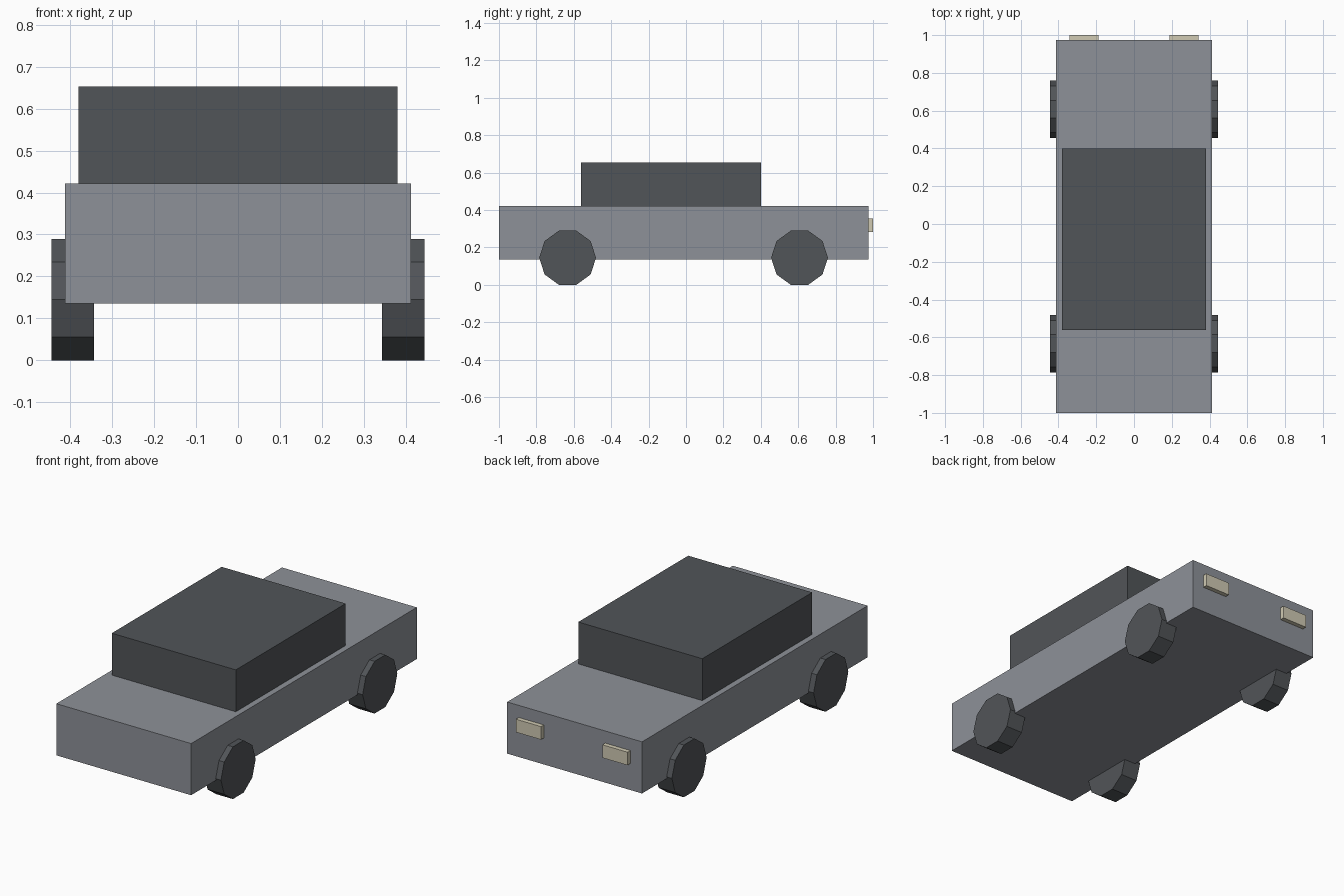
import bpy
import math

if "Cube" in bpy.data.objects:
    bpy.data.objects.remove(bpy.data.objects["Cube"])


def material(name, rgb):
    m = bpy.data.materials.new(name)
    m.diffuse_color = (*rgb, 1.0)
    m.use_nodes = True
    m.node_tree.nodes["Principled BSDF"].inputs["Base Color"].default_value = m.diffuse_color
    return m


GREY = material("body grey", (0.27, 0.285, 0.315))
DARK = material("dark grey", (0.083, 0.09, 0.098))
CREAM = material("lamp cream", (0.63, 0.59, 0.45))


def box(name, x, y, z, mat):
    """Box spanning the given (low, high) ranges."""
    spans = (x, y, z)
    bpy.ops.mesh.primitive_cube_add(size=1, location=[(a + b) / 2 for a, b in spans])
    ob = bpy.context.object
    ob.name = name
    ob.scale = [b - a for a, b in spans]
    bpy.ops.object.transform_apply(location=False, rotation=False, scale=True)
    ob.data.materials.append(mat)


def wheel(name, x, y):
    """Ten-sided wheel resting on a flat side, axle along x."""
    radius = 0.152
    bpy.ops.mesh.primitive_cylinder_add(
        vertices=10, radius=radius, depth=0.102,
        location=(x, y, radius * math.cos(math.pi / 10)),
        rotation=(0, math.pi / 2, 0))
    ob = bpy.context.object
    ob.name = name
    # turn about the axle so that a flat side faces down
    bpy.ops.object.transform_apply(location=False, rotation=True, scale=False)
    ob.rotation_euler.x = math.pi / 10 if needs_turn(ob) else 0
    ob.data.materials.append(DARK)


def needs_turn(ob):
    """True when a single corner, rather than a flat side, is lowest."""
    low = min(v.co.z for v in ob.data.vertices)
    return sum(v.co.z < low + 1e-4 for v in ob.data.vertices) < 4


# Body and cabin
box("body", (-0.413, 0.413), (-1.0, 0.975), (0.135, 0.421), GREY)
box("cabin", (-0.38, 0.38), (-0.562, 0.4), (0.421, 0.653), DARK)

# Wheels and lamps on both sides
for side, s in (("left", -1), ("right", 1)):
    wheel("front_wheel_" + side, s * 0.394, -0.633)
    wheel("back_wheel_" + side, s * 0.394, 0.607)
    box("lamp_" + side, sorted((s * 0.188, s * 0.342)), (0.975, 1.0), (0.282, 0.354), CREAM)
